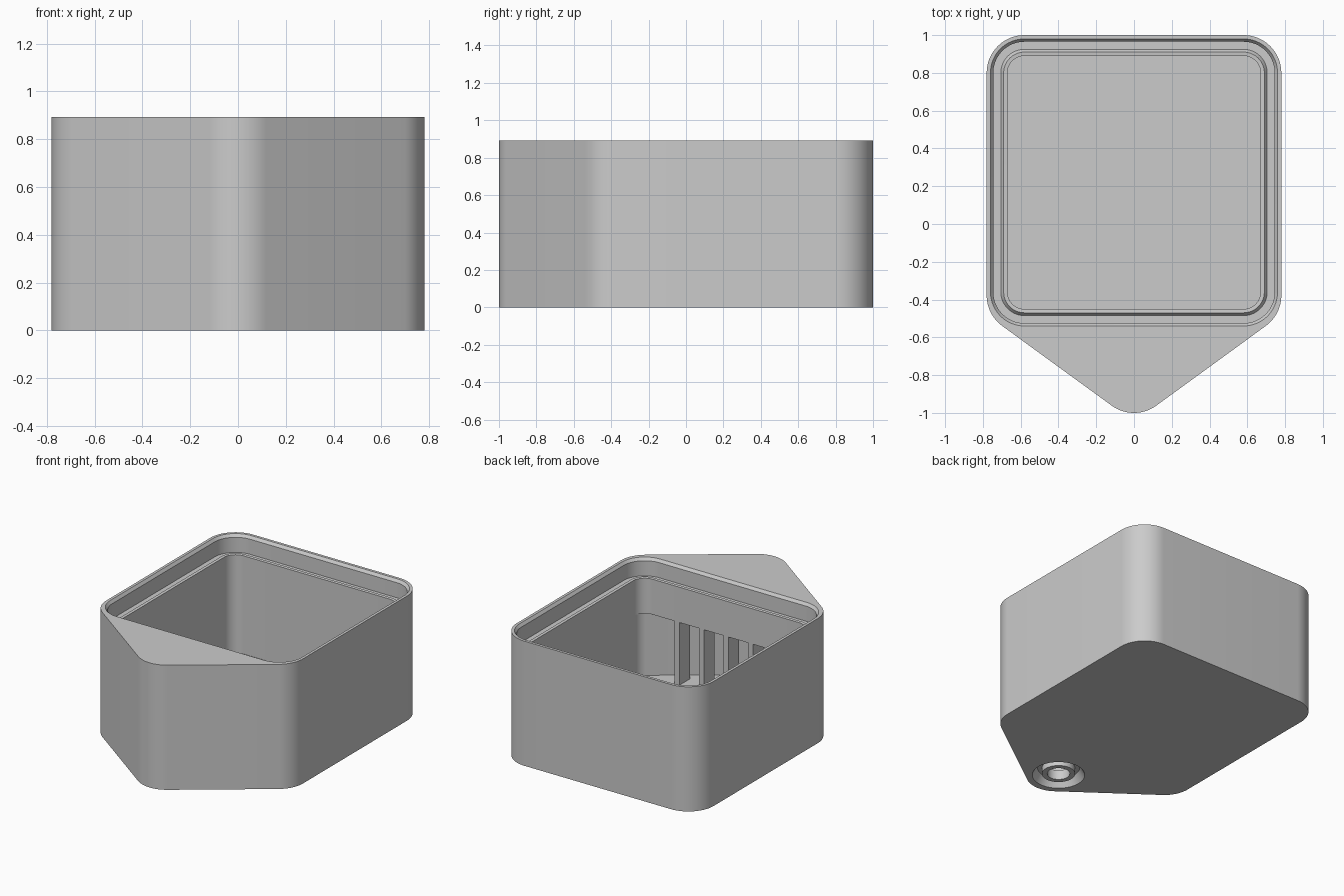
import bpy, bmesh, math

cube = bpy.data.objects.get("Cube")
if cube:
    bpy.data.objects.remove(cube, do_unlink=True)

grey = bpy.data.materials.new("warm_grey")
grey.use_nodes = True
colour = (0.6, 0.6, 0.6, 1)
grey.diffuse_color = colour
grey.node_tree.nodes["Principled BSDF"].inputs["Base Color"].default_value = colour


def arc(cx, cy, r, start, end, steps=16):
    """Points along an arc, angles in degrees."""
    angles = [math.radians(start + (end - start) * i / steps) for i in range(steps + 1)]
    return [(cx + r * math.cos(a), cy + r * math.sin(a)) for a in angles]


def rounded_square(half, r, cy):
    c = half - r
    corners = [(c, c), (-c, c), (-c, -c), (c, -c)]
    return [p for i, (x, y) in enumerate(corners)
            for p in arc(x, cy + y, r, 90 * i, 90 * i + 90)]


def circle(r, cy):
    return arc(0, cy, r, 0, 360, 48)[:-1]


side, back, shoulder, tip = 0.58, 0.8, -0.378, -0.8


def pointed_outline(r):
    """Square back with a rounded pointed front; r sets the offset."""
    return (arc(side, back, r, 0, 90) + arc(-side, back, r, 90, 180)
            + arc(-side, shoulder, r, 180, 234) + arc(0, tip, r, 234, 306)
            + arc(side, shoulder, r, 306, 360))


def loft(name, levels):
    """Closed solid through a stack of (outline, z) levels."""
    bm = bmesh.new()
    rings = [[bm.verts.new((x, y, z)) for x, y in outline] for outline, z in levels]
    n = len(rings[0])
    for low, high in zip(rings, rings[1:]):
        for i in range(n):
            j = (i + 1) % n
            bm.faces.new((low[i], low[j], high[j], high[i]))
    bm.faces.new(rings[0][::-1])
    bm.faces.new(rings[-1])
    bmesh.ops.recalc_face_normals(bm, faces=bm.faces)
    mesh = bpy.data.meshes.new(name)
    bm.to_mesh(mesh)
    bm.free()
    mesh.materials.append(grey)
    obj = bpy.data.objects.new(name, mesh)
    bpy.context.collection.objects.link(obj)
    return obj


# Outer body
body = loft("planter_body", [(pointed_outline(0.2), 0), (pointed_outline(0.2), 0.893)])

# Upper cavity: chamfered rim, lid seat and low flat-topped lip
ceiling, floor = 0.53, 0.08
seat = [(0.67, ceiling), (0.67, 0.783), (0.69, 0.785), (0.705, 0.765),
        (0.745, 0.765), (0.745, 0.873), (0.76, 0.893), (0.762, 0.95)]
cutters = [loft("cavity_cutter", [(rounded_square(h, h - side, 0.22), z) for h, z in seat])]

# Lower cavity runs forward into the pointed front
lower = pointed_outline(0.09)
cutters.append(loft("reservoir_cutter", [(lower, floor), (lower, ceiling)]))

# Drain socket underneath, with a short inner tube
socket = [(0.176, -0.02), (0.174, 0.0), (0.14, 0.055), (0.11, 0.055),
          (0.11, 0.01), (0.075, 0.01), (0.075, 0.1)]
cutters.append(loft("drain_cutter", [(circle(r, tip + 0.02), z) for r, z in socket]))

bpy.ops.object.select_all(action='DESELECT')
bpy.context.view_layer.objects.active = body
body.select_set(True)
for cutter in cutters:
    cutter.hide_render = True
    mod = body.modifiers.new("cut", 'BOOLEAN')
    mod.operation = 'DIFFERENCE'
    mod.solver = 'EXACT'
    mod.object = cutter
    bpy.ops.object.modifier_apply(modifier=mod.name)
    bpy.data.objects.remove(cutter, do_unlink=True)

bpy.ops.object.shade_smooth_by_angle(angle=math.radians(25))

# Upright ribs forming a grille between the main space and the front
for i in range(-2, 3):
    x, w = i * 0.194, 0.02
    plan = [(x - w, -0.57), (x + w, -0.57), (x + w, -0.451), (x - w, -0.451)]
    loft("grille_rib", [(plan, floor - 0.005), (plan, ceiling + 0.005)])
